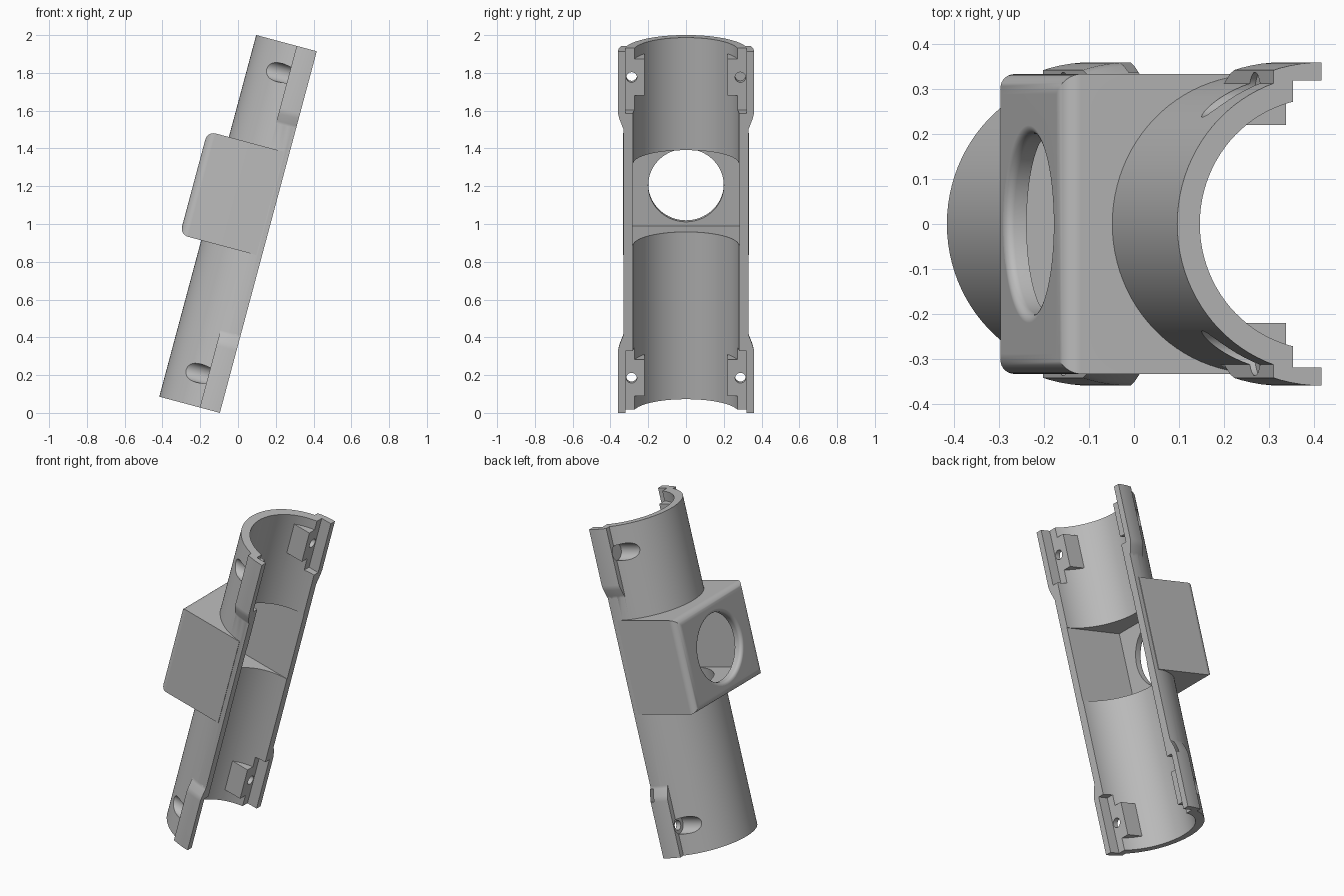
import bpy, bmesh, math
from mathutils import Matrix, Vector

cube = bpy.data.objects.get("Cube")
if cube:
    bpy.data.objects.remove(cube, do_unlink=True)

# Local frame: x points out of the open side, z runs along the tube
LENGTH = 1.982
OUTER, INNER, PAD = 0.332, 0.28, 0.36
TILT = math.radians(15)
BOX_LOW, BOX_HIGH = 0.857, 1.423
BOX_MID = (BOX_LOW + BOX_HIGH) / 2

grey = bpy.data.materials.new("plain grey")
grey.use_nodes = True
grey.diffuse_color = (0.5, 0.5, 0.5, 1)
grey.node_tree.nodes["Principled BSDF"].inputs["Base Color"].default_value = (0.5, 0.5, 0.5, 1)


def finish(name, bm):
    bmesh.ops.recalc_face_normals(bm, faces=bm.faces)
    mesh = bpy.data.meshes.new(name)
    bm.to_mesh(mesh)
    bm.free()
    mesh.materials.append(grey)
    obj = bpy.data.objects.new(name, mesh)
    bpy.context.collection.objects.link(obj)
    return obj


def block(name, low, high, round_back=0):
    low, high = Vector(low), Vector(high)
    bm = bmesh.new()
    bmesh.ops.create_cube(bm, size=1)
    bmesh.ops.scale(bm, vec=high - low, verts=bm.verts)
    bmesh.ops.translate(bm, vec=(low + high) / 2, verts=bm.verts)
    if round_back:
        back = [e for e in bm.edges if all(v.co.x < low.x + 0.001 for v in e.verts)]
        bmesh.ops.bevel(bm, geom=back, offset=round_back, segments=8,
                        profile=0.5, affect='EDGES')
    return finish(name, bm)


def turned(name, profile, sides=96, place=Matrix()):
    """Solid of revolution around z from (radius, height) points."""
    bm = bmesh.new()
    rings = [[bm.verts.new((r * math.cos(2 * math.pi * i / sides),
                            r * math.sin(2 * math.pi * i / sides), z))
              for i in range(sides)] for r, z in profile]
    for a, b in zip(rings, rings[1:]):
        for i in range(sides):
            j = (i + 1) % sides
            bm.faces.new((a[i], a[j], b[j], b[i]))
    bm.faces.new(rings[0][::-1])
    bm.faces.new(rings[-1])
    bm.transform(place)
    return finish(name, bm)


def along_x(y, z):
    return Matrix.Translation((0, y, z)) @ Matrix.Rotation(math.pi / 2, 4, 'Y')


def combine(obj, other, operation):
    mod = obj.modifiers.new("combine", 'BOOLEAN')
    mod.operation = operation
    mod.solver = 'EXACT'
    mod.object = other
    graph = bpy.context.evaluated_depsgraph_get()
    mesh = bpy.data.meshes.new_from_object(obj.evaluated_get(graph))
    obj.modifiers.clear()
    obj.data = mesh
    bpy.data.objects.remove(other, do_unlink=True)


# Tube and rounded housing
body = turned("split_tube_with_housing", [(OUTER, -0.05), (OUTER, LENGTH + 0.05)])
combine(body, block("housing", (-0.449, -0.334, BOX_LOW), (-0.03, 0.334, BOX_HIGH), 0.045), 'UNION')

# Thickened pads at both ends, fading into the tube
for end in (0, 1):
    profile = [(PAD, -0.05), (PAD, 0.34), (0.353, 0.37), (0.338, 0.41), (0.328, 0.435)]
    if end:
        profile = [(r, LENGTH - z) for r, z in reversed(profile)]
    pad = turned("end_pad", profile)
    combine(pad, block("pad_limit", (-0.11, -1, -1), (0.1, 1, 3)), 'INTERSECT')
    combine(body, pad, 'UNION')

# Bore, housing cavity and round window with a softened rim
combine(body, turned("bore", [(INNER, -0.2), (INNER, LENGTH + 0.2)]), 'DIFFERENCE')
combine(body, block("cavity", (-0.40, -0.283, 0.917), (0.1, 0.283, 1.365)), 'DIFFERENCE')
rim = [(0.2 + 0.02 * (1 - math.cos(a)), -0.429 - 0.02 * math.sin(a))
       for a in (math.pi / 2 * i / 6 for i in range(7))]
window = [(0.22, -0.6)] + rim[::-1] + [(0.2, -0.3)]
combine(body, turned("window", window, place=along_x(0, BOX_MID)), 'DIFFERENCE')

# Screw bosses inside the tube
screw_heights = (0.174, 1.822)
for z in screw_heights:
    for side in (-1, 1):
        y0, y1 = sorted((side * 0.22, side * 0.28))
        combine(body, block("boss", (-0.175, y0, z - 0.1), (-0.03, y1, z + 0.1)), 'UNION')

# Cut off the open half and square the ends
combine(body, block("trim", (-1, -1, 0), (0, 1, LENGTH)), 'INTERSECT')

# Stepped mating lips at both ends
for z0, z1 in ((-0.1, 0.34), (LENGTH - 0.34, LENGTH + 0.1)):
    combine(body, block("lip_step", (-0.065, -0.32, z0), (0.1, 0.32, z1)), 'DIFFERENCE')

# Screw holes with counterbores
for z in screw_heights:
    for side in (-1, 1):
        for radius, x0, x1 in ((0.028, -0.3, 0.1), (0.05, -0.45, -0.097)):
            hole = turned("screw_hole", [(radius, x0), (radius, x1)], 32,
                          along_x(side * 0.288, z))
            combine(body, hole, 'DIFFERENCE')

# Lean the finished part and smooth its curved faces
body.data.transform(Matrix.Translation((-0.096, 0, 0)) @ Matrix.Rotation(TILT, 4, 'Y'))
bpy.ops.object.select_all(action='DESELECT')
body.select_set(True)
bpy.context.view_layer.objects.active = body
bpy.ops.object.shade_smooth_by_angle(angle=math.radians(30))
weighted = body.modifiers.new("clean_shading", 'WEIGHTED_NORMAL')
weighted.keep_sharp = True
